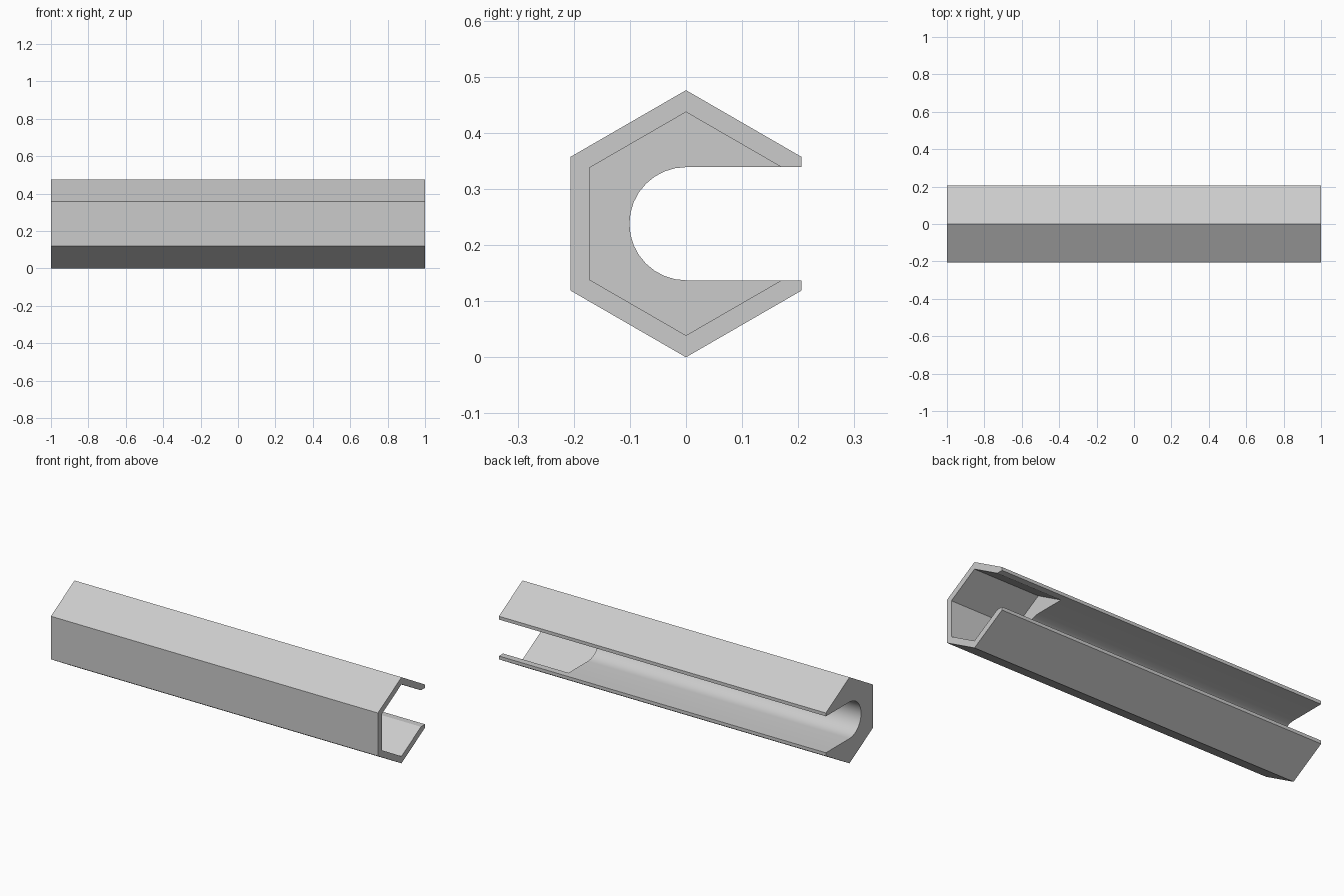
import bpy
import bmesh
from math import sin, cos, pi, radians

cube = bpy.data.objects.get("Cube")
if cube:
    bpy.data.objects.remove(cube, do_unlink=True)

MID = 0.238            # height of the bar's axis
R_OUT, R_IN = 0.238, 0.199
SLOT = 0.1008          # slot half height and channel radius
FRONT, BACK, FLOOR = 1.0, -1.0, 0.6   # end planes and pocket floor along x
ARC_STEPS = 16


def hex_point(radius, i):
    """Corner i of an upright hexagon, counted from the top towards -y."""
    a = pi / 2 + i * pi / 3
    return (radius * cos(a), MID + radius * sin(a))


# Cross-sections as (y, z) paths around the open C shape
flat = R_OUT * cos(pi / 6)
lip = (R_IN - SLOT) * cos(pi / 6) / sin(pi / 6)   # pocket wall meets slot here
outer = [(flat, MID + SLOT), hex_point(R_OUT, 5)]
outer += [hex_point(R_OUT, i) for i in range(5)] + [(flat, MID - SLOT)]
lip_top, lip_low = (lip, MID + SLOT), (lip, MID - SLOT)
pocket = [lip_top] + [hex_point(R_IN, i) for i in range(4)] + [lip_low]
arc = [(-SLOT * sin(pi * i / ARC_STEPS), MID + SLOT * cos(pi * i / ARC_STEPS))
       for i in range(ARC_STEPS + 1)]
channel = [lip_top] + arc + [lip_low]

bm = bmesh.new()


def ring(path, x):
    return [bm.verts.new((x, y, z)) for y, z in path]


def bridge(a, b):
    for i in range(len(a) - 1):
        bm.faces.new((a[i], a[i + 1], b[i + 1], b[i]))


out_back, out_front = ring(outer, BACK), ring(outer, FRONT)
chan_back, chan_floor = ring(channel, BACK), ring(channel, FLOOR)
pock_front = ring(pocket, FRONT)
pock_floor = [chan_floor[0]] + ring(pocket[1:-1], FLOOR) + [chan_floor[-1]]

# Outer walls, round channel and hexagonal pocket walls
bridge(out_back, out_front)
bridge(chan_back, chan_floor)
bridge(pock_floor, pock_front)

# Slot lips, running the full length
for k in (0, -1):
    bm.faces.new((out_back[k], out_front[k], pock_front[k],
                  chan_floor[k], chan_back[k]))

# End faces and pocket floor
bm.faces.new(out_back + chan_back[::-1])
bm.faces.new(out_front + pock_front[::-1])
bm.faces.new(pock_floor + chan_floor[-2:0:-1])
bmesh.ops.recalc_face_normals(bm, faces=bm.faces)

mesh = bpy.data.meshes.new("slotted_hex_bar")
bm.to_mesh(mesh)
bm.free()
bar = bpy.data.objects.new("slotted_hex_bar", mesh)
bpy.context.collection.objects.link(bar)

# Plain grey
grey = bpy.data.materials.new("light_grey")
grey.use_nodes = True
colour = (0.6, 0.6, 0.6, 1)
grey.diffuse_color = colour
grey.node_tree.nodes["Principled BSDF"].inputs["Base Color"].default_value = colour
mesh.materials.append(grey)

bpy.ops.object.select_all(action="DESELECT")
bar.select_set(True)
bpy.context.view_layer.objects.active = bar
bpy.ops.object.shade_smooth_by_angle(angle=radians(25))
